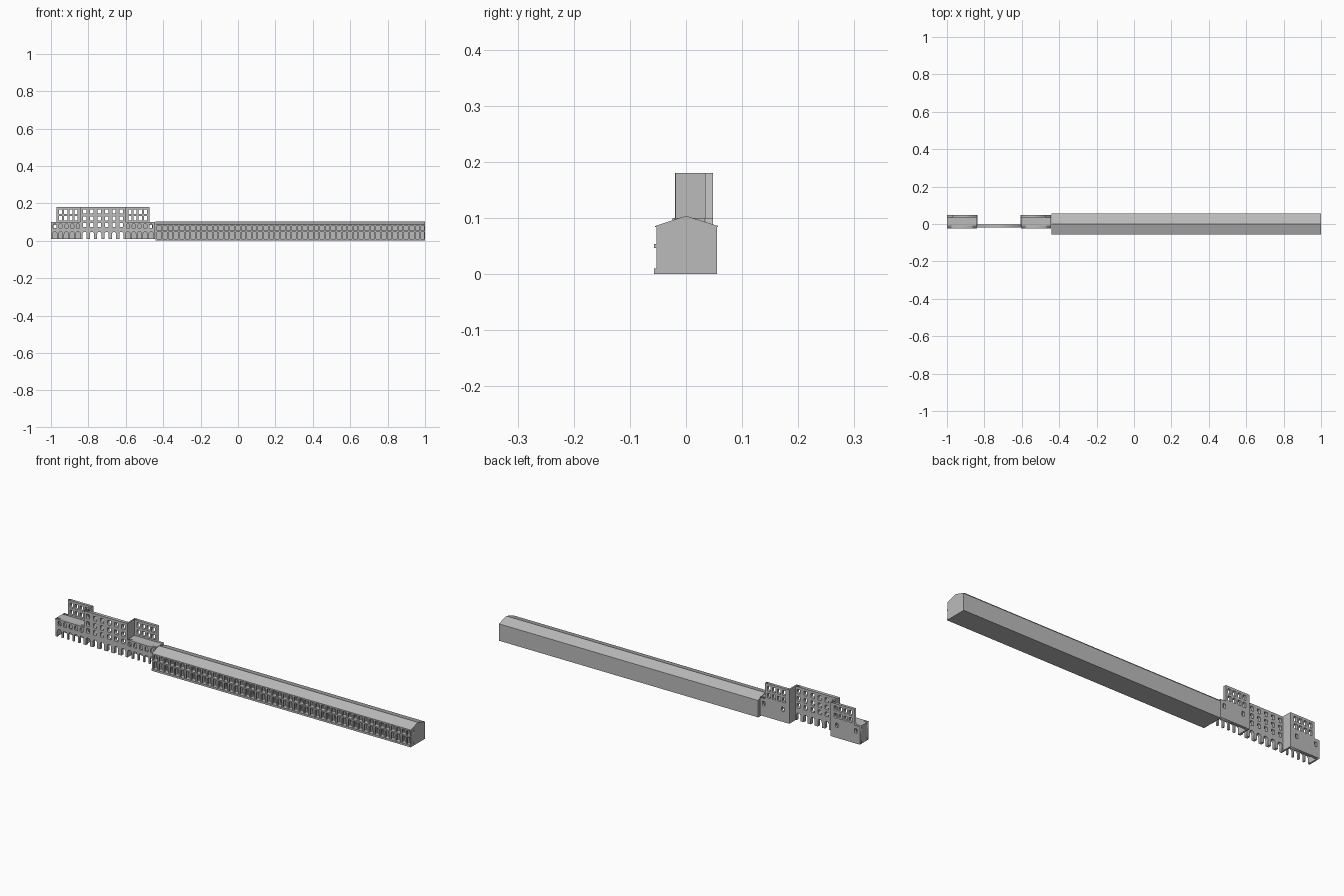
import bpy, bmesh, math
from mathutils import Matrix

if "Cube" in bpy.data.objects:
    bpy.data.objects.remove(bpy.data.objects["Cube"])

stone = bpy.data.materials.new("grey_stone")
stone.diffuse_color = (0.5, 0.5, 0.5, 1)
stone.use_nodes = True
stone.node_tree.nodes["Principled BSDF"].inputs["Base Color"].default_value = stone.diffuse_color
MID = -0.722                      # symmetry axis of the arched building


def finish(name, bm):
    bmesh.ops.remove_doubles(bm, verts=bm.verts, dist=1e-5)
    bmesh.ops.recalc_face_normals(bm, faces=bm.faces)
    me = bpy.data.meshes.new(name)
    bm.to_mesh(me)
    bm.free()
    me.materials.append(stone)
    ob = bpy.data.objects.new(name, me)
    bpy.context.collection.objects.link(ob)
    return ob


def boxes(name, items):
    """One object from boxes given as (x0, x1, y0, y1, z0, z1)."""
    bm = bmesh.new()
    for x0, x1, y0, y1, z0, z1 in items:
        m = Matrix.Translation(((x0 + x1) / 2, (y0 + y1) / 2, (z0 + z1) / 2))
        bmesh.ops.create_cube(bm, size=1, matrix=m @ Matrix.Diagonal((x1 - x0, y1 - y0, z1 - z0, 1)))
    return finish(name, bm)


def wall(name, outline, holes, y0, y1):
    """Upright wall in the xz plane with cut openings."""
    cu = bpy.data.curves.new(name, 'CURVE')
    cu.dimensions, cu.fill_mode, cu.extrude = '2D', 'BOTH', (y1 - y0) / 2
    for pts in [outline] + holes:
        sp = cu.splines.new('POLY')
        sp.points.add(len(pts) - 1)
        for p, (x, z) in zip(sp.points, pts):
            p.co = (x, z, 0, 1)
        sp.use_cyclic_u = True
    tmp = bpy.data.objects.new("tmp", cu)
    bpy.context.collection.objects.link(tmp)
    me = bpy.data.meshes.new_from_object(tmp.evaluated_get(bpy.context.evaluated_depsgraph_get()))
    me.transform(Matrix.Translation((0, (y0 + y1) / 2, 0)) @ Matrix.Rotation(math.pi / 2, 4, 'X'))
    bm = bmesh.new()
    bm.from_mesh(me)
    bpy.data.objects.remove(tmp)
    bpy.data.meshes.remove(me)
    return finish(name, bm)


def arch(cx, w, z0, z1, n=6):
    """Round-headed opening, listed from lower left to lower right."""
    r = w / 2
    top = [(cx - r * math.cos(math.pi * i / n), z1 - r + r * math.sin(math.pi * i / n)) for i in range(n + 1)]
    return [(cx - r, z0)] + top + [(cx + r, z0)]


def rect(cx, w, z0, z1):
    return [(cx - w / 2, z0), (cx - w / 2, z1), (cx + w / 2, z1), (cx + w / 2, z0)]


def spread(x0, x1, n):
    return [x0 + (x1 - x0) * (i + 0.5) / n for i in range(n)]


def comb(x0, x1, z0, z1, doors):
    """Rectangle whose bottom edge is broken by door openings."""
    return [(x0, z0)] + [p for d in doors for p in d] + [(x1, z0), (x1, z1), (x0, z1)]


# --- arched building: tall centre wall ---
cols = spread(-0.84, -0.604, 6)
wall("centre_front", comb(-0.84, -0.604, 0.01, 0.18, [arch(x, 0.022, 0.01, 0.048) for x in cols]),
     [rect(x, 0.018, z, z + 0.022) for x in cols for z in (0.073, 0.108, 0.145)], -0.02, -0.003)

# --- two mirrored wings ---
for side, s in (("left", 1), ("right", -1)):
    def mx(pts):
        return pts if s == 1 else [(2 * MID - x, z) for x, z in pts]

    def mbox(x0, x1, *r):
        a, b = (x0, x1) if s == 1 else (2 * MID - x1, 2 * MID - x0)
        return (a, b) + r

    cols = spread(-0.995, -0.84, 5)
    wall(side + "_wing_front",
         mx(comb(-1, -0.84, 0.01, 0.1, [arch(x, 0.023, 0.01, 0.048) for x in cols])),
         [mx(arch(x, 0.017, 0.068, 0.091)) for x in cols], -0.02, -0.01)
    # back wall rises into the upper storey
    back = [(-1, 0.01), (-0.84, 0.01), (-0.84, 0.18), (-0.97, 0.18), (-0.97, 0.1), (-1, 0.1)]
    wins = [rect(x, 0.017, z, z + 0.024) for x in spread(-0.963, -0.852, 4) for z in (0.108, 0.144)]
    wins += [rect(x, 0.015, 0.062, 0.084) for x in (-0.978, -0.872)]
    wall(side + "_wing_back", mx(back), [mx(h) for h in wins], 0.034, 0.048)
    boxes(side + "_wing_end_wall", [mbox(-1, -0.992, -0.012, 0.036, 0.01, 0.099)])
    boxes(side + "_court_wall", [mbox(-0.844, -0.836, -0.019, 0.047, 0.01, 0.18)])
    boxes(side + "_wing_roof", [mbox(-1, -0.84, -0.024, 0.036, 0.096, 0.1)])

# --- long gallery building ---
X0, X1, BAYS = -0.44, 1.0, 48
pitch = (X1 - X0) / BAYS
bays = spread(X0, X1, BAYS)
boxes("gallery_rear_body", [(X0, X1, -0.03, 0.055, 0, 0.086)])
boxes("gallery_floors", [(X0, X1, -0.057, -0.028, 0, 0.01),
                         (X0, X1, -0.057, -0.028, 0.047, 0.054),
                         (X0, X1, -0.053, -0.028, 0.078, 0.086)])
boxes("gallery_end_wall", [(X1 - 0.006, X1, -0.053, -0.028, 0.002, 0.085)])
boxes("gallery_columns", [(X0 + i * pitch, X0 + i * pitch + 0.008, -0.053, -0.045, z0, z1)
                          for i in range(BAYS) for z0, z1 in ((0.009, 0.048), (0.053, 0.079))])
# inner facade with doors and windows
wall("gallery_inner_facade", rect((X0 + X1) / 2, X1 - X0, 0.008, 0.08),
     [rect(x, 0.012, 0.012, 0.038) for x in bays] + [rect(x, 0.012, 0.058, 0.073) for x in bays],
     -0.036, -0.0295)

# gabled roof
bm = bmesh.new()
prof = [(-0.055, 0.084), (-0.055, 0.086), (0, 0.104), (0.057, 0.086), (0.057, 0.084)]
f = bm.faces.new([bm.verts.new((X0, y, z)) for y, z in prof])
ext = bmesh.ops.extrude_face_region(bm, geom=[f], use_keep_orig=True)
bmesh.ops.translate(bm, vec=(X1 - X0, 0, 0),
                    verts=[g for g in ext["geom"] if isinstance(g, bmesh.types.BMVert)])
finish("gallery_roof", bm)
